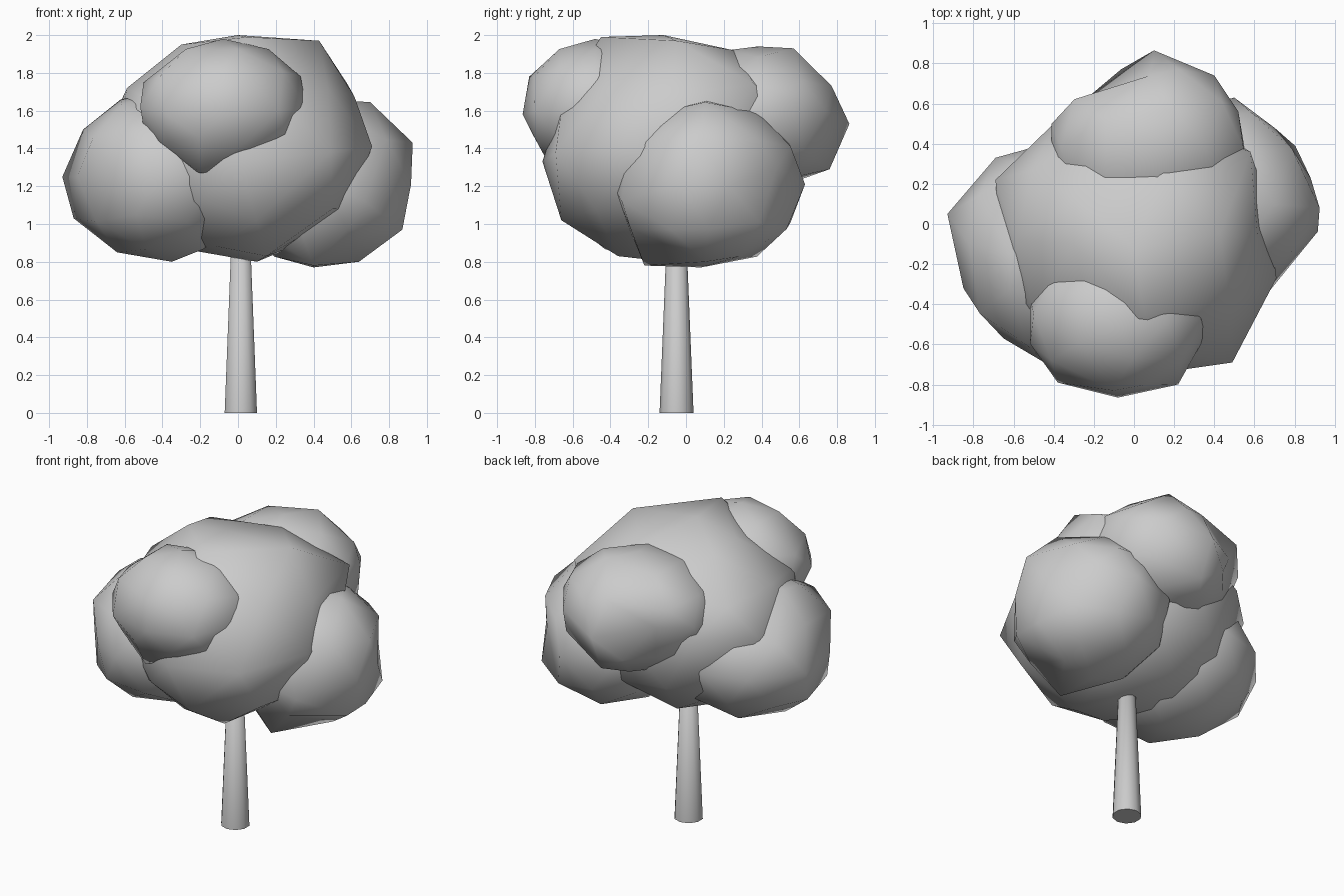
import bpy, bmesh
from mathutils import Vector

grey = bpy.data.materials.new("plain grey")
grey.diffuse_color = (0.6, 0.6, 0.6, 1)


def finish(bm, name, angle):
    mesh = bpy.data.meshes.new(name)
    bm.to_mesh(mesh)
    bm.free()
    ob = bpy.data.objects.new(name, mesh)
    bpy.context.collection.objects.link(ob)
    mesh.materials.append(grey)
    bpy.ops.object.select_all(action='DESELECT')
    ob.select_set(True)
    bpy.context.view_layer.objects.active = ob
    bpy.ops.object.shade_smooth_by_angle(angle=angle)


def leaf_clump(name, centre, radii, corners):
    """Low-poly ellipsoid whose nearest vertices are pulled out to the given corners."""
    bm = bmesh.new()
    bmesh.ops.create_icosphere(bm, subdivisions=2, radius=1)
    c, r = Vector(centre), Vector(radii)
    free = list(bm.verts)
    moved = {}
    for p in corners:
        d = Vector([(p[i] - c[i]) / r[i] for i in range(3)])
        v = max(free, key=lambda u: u.co.dot(d.normalized()))
        free.remove(v)
        moved[v] = Vector(p)
    for v in bm.verts:
        v.co = moved[v] if v in moved else Vector([c[i] + v.co[i] * r[i] for i in range(3)])
    finish(bm, name, 1.6)


# Trunk: tapered column
bm = bmesh.new()
bmesh.ops.create_cone(bm, cap_ends=True, segments=10, radius1=0.09, radius2=0.045, depth=1.1)
bmesh.ops.translate(bm, verts=bm.verts, vec=(0.015, -0.05, 0.55))
finish(bm, "trunk", 1.6)

# Crown: one large clump with four smaller ones around it
leaf_clump("middle_leaves", (0, -0.08, 1.4), (0.69, 0.67, 0.61), [
    (0.0, -0.12, 2.0), (0.43, -0.05, 1.97), (-0.3, -0.1, 1.95), (0.05, -0.45, 1.99),
    (0.71, -0.27, 1.41), (0.49, -0.69, 1.38), (-0.69, 0.22, 1.5), (-0.4, 0.5, 1.5),
    (0.58, 0.36, 1.74), (0.15, 0.25, 1.92), (0.1, -0.1, 0.8), (0.1, -0.66, 1.02),
    (0.0, -0.76, 1.33), (0.5, -0.48, 1.08), (0.15, -0.36, 0.83)])
leaf_clump("front_leaves", (-0.08, -0.48, 1.62), (0.46, 0.38, 0.36), [
    (-0.08, -0.865, 1.58), (0.22, -0.8, 1.6), (-0.38, -0.79, 1.58), (-0.2, -0.7, 1.27),
    (-0.1, -0.83, 1.78), (0.36, -0.55, 1.62), (-0.5, -0.45, 1.75)])
leaf_clump("left_leaves", (-0.4, -0.15, 1.25), (0.51, 0.56, 0.45), [
    (-0.93, 0.05, 1.25), (-0.69, 0.33, 1.25), (-0.85, -0.32, 1.25), (-0.65, -0.57, 1.25),
    (-0.43, -0.7, 1.25), (-0.82, -0.1, 1.5), (-0.62, -0.15, 1.66), (-0.87, -0.05, 1.03),
    (-0.64, -0.15, 0.85), (-0.35, -0.15, 0.8)])
leaf_clump("right_leaves", (0.45, 0.12, 1.21), (0.49, 0.51, 0.45), [
    (0.925, 0.08, 1.43), (0.7, 0.48, 1.3), (0.88, 0.23, 1.2), (0.87, -0.08, 0.97),
    (0.67, -0.34, 1.12), (0.7, 0.1, 1.645), (0.64, 0.1, 0.8), (0.4, 0.08, 0.77),
    (0.5, 0.63, 1.21), (0.4, -0.22, 0.78)])
leaf_clump("back_leaves", (0.08, 0.38, 1.56), (0.52, 0.46, 0.38), [
    (0.1, 0.865, 1.53), (0.4, 0.74, 1.6), (0.2, 0.57, 1.93), (0.12, 0.22, 1.92),
    (0.08, 0.74, 1.75), (0.1, 0.76, 1.29), (0.52, 0.56, 1.65), (-0.41, 0.5, 1.6),
    (-0.22, 0.64, 1.6), (-0.2, 0.6, 1.38)])
